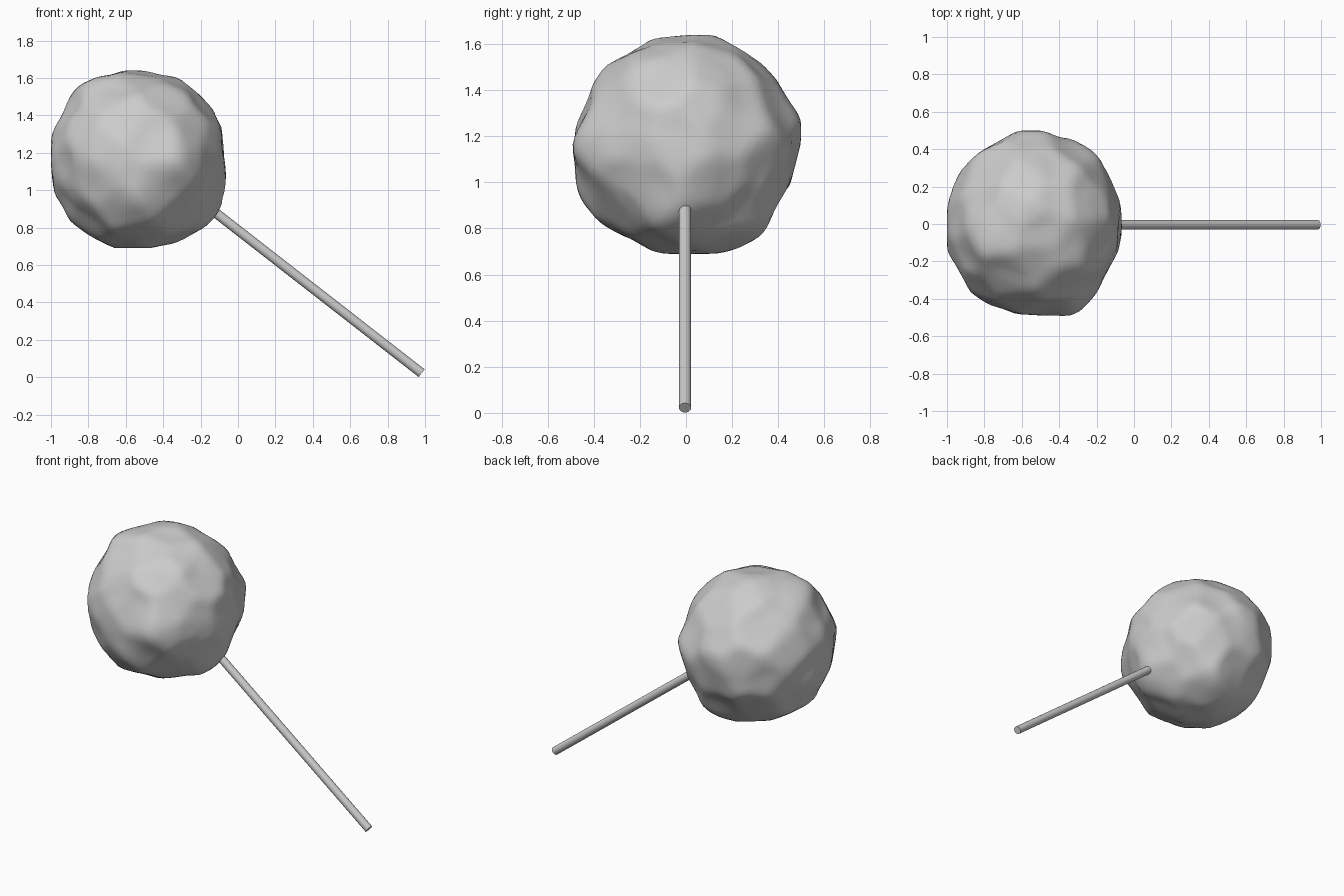
import bpy, bmesh, math, random
from mathutils import Vector, noise

if "Cube" in bpy.data.objects:
    bpy.data.objects.remove(bpy.data.objects["Cube"])

random.seed(4)
CENTRE = Vector((-0.54, 0, 1.165))
LOW, HIGH = Vector((-1.0, -0.5, 0.69)), Vector((-0.065, 0.5, 1.64))

# Corners of the crumpled ball: offset from its centre, height, spread
corners = [
    ((0.24, -0.49, 0.00), 0.055, 0.28),
    ((0.41, -0.05, -0.34), 0.050, 0.28),
    ((0.10, 0.33, -0.42), 0.040, 0.25),
    ((0.32, 0.39, 0.02), 0.025, 0.25),
    ((-0.02, 0.50, 0.00), 0.028, 0.30),
    ((0.00, -0.46, -0.24), 0.035, 0.28),
    ((-0.22, -0.45, 0.00), 0.020, 0.25),
    ((-0.26, -0.10, -0.42), 0.015, 0.30),
    ((-0.26, -0.10, 0.42), 0.025, 0.28),
    ((0.02, 0.15, -0.47), 0.012, 0.30),
    ((0.02, 0.47, 0.17), 0.015, 0.25),
    ((-0.45, 0.05, -0.05), -0.012, 0.45),
]
corners = [(Vector(d).normalized(), a, s) for d, a, s in corners]

# Evenly spread, jittered facets of the wrapped sheet
facets = []
for i in range(64):
    z = 1 - (2 * i + 1) / 64
    a = i * 2.39996
    s = math.sqrt(1 - z * z)
    n = Vector((s * math.cos(a), s * math.sin(a), z))
    n += Vector([random.uniform(-0.12, 0.12) for _ in range(3)])
    facets.append((n.normalized(), random.uniform(0.462, 0.472)))


def radius(d):
    r = min(h / d.dot(n) for n, h in facets if d.dot(n) > 0.5)
    for axis, amount, spread in corners:
        r += amount * math.exp(-((d - axis).length / spread) ** 2)
    # overlapping steps in the sheet
    step = noise.noise(d * 2.0 + Vector((11, 2, 5)))
    return r + 0.005 * math.tanh(step * 12)


# Crumpled ball
bm = bmesh.new()
bmesh.ops.create_icosphere(bm, subdivisions=5, radius=1)
for v in bm.verts:
    d = v.co.normalized()
    v.co = CENTRE + d * radius(d)
    for i in range(3):
        v.co[i] = min(max(v.co[i], LOW[i]), HIGH[i])
bmesh.ops.smooth_vert(bm, verts=bm.verts, factor=0.5,
                      use_axis_x=True, use_axis_y=True, use_axis_z=True)
mesh = bpy.data.meshes.new("crumpled_ball")
bm.to_mesh(mesh)
bm.free()
for p in mesh.polygons:
    p.use_smooth = True
bpy.context.collection.objects.link(bpy.data.objects.new("crumpled_ball", mesh))

# Stick, leaning from the ground into the ball
foot, tip = Vector((0.982, -0.004, 0.022)), Vector((-0.20, -0.004, 0.942))
axis = tip - foot
bpy.ops.mesh.primitive_cylinder_add(vertices=24, radius=0.026, depth=axis.length,
                                    location=(foot + tip) / 2,
                                    rotation=axis.to_track_quat('Z', 'Y').to_euler())
stick = bpy.context.object
stick.name = "stick"
bpy.ops.object.shade_smooth_by_angle(angle=math.radians(40))
